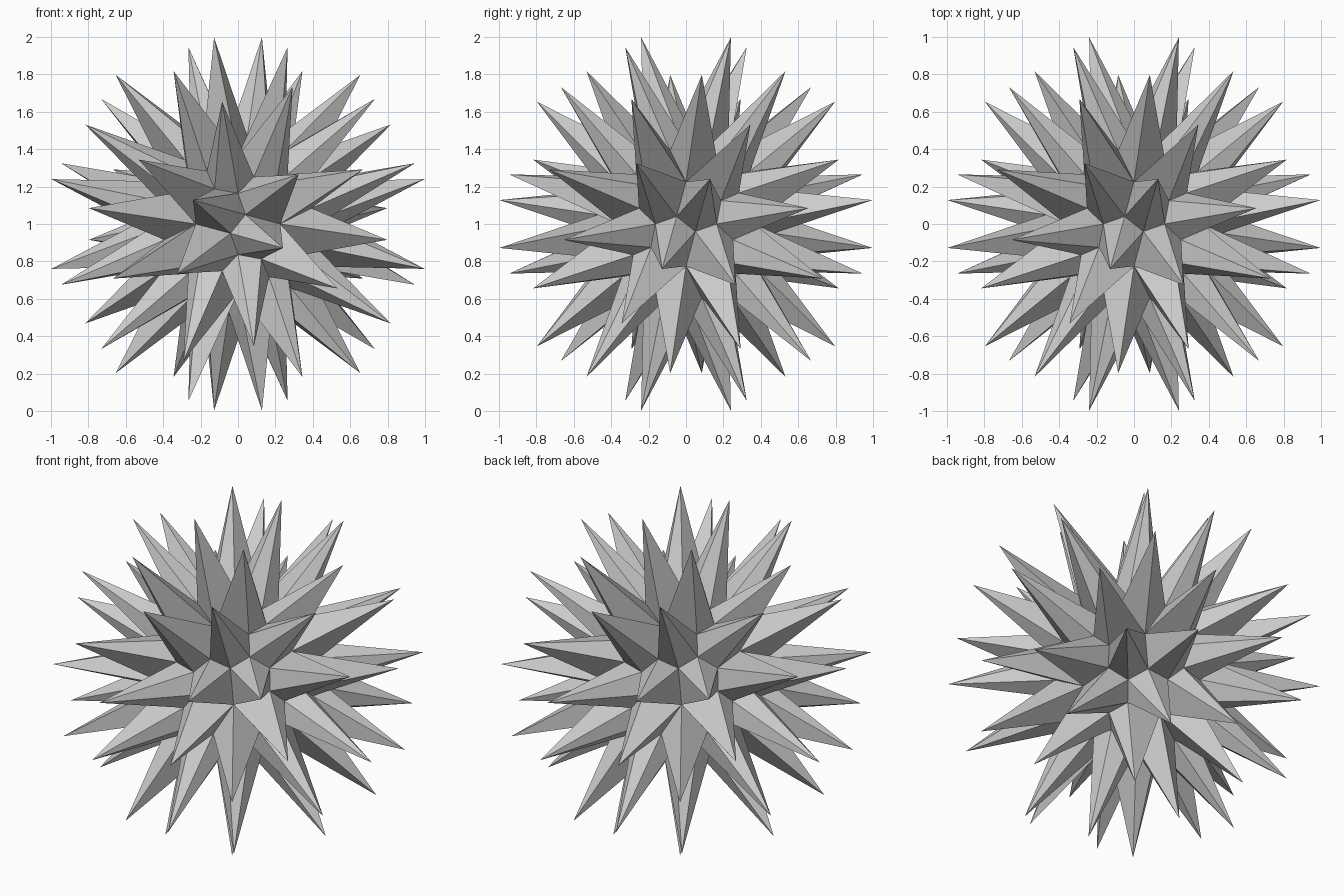
import bpy, bmesh, math
from mathutils import Vector, Matrix

if "Cube" in bpy.data.objects:
    bpy.data.objects.remove(bpy.data.objects["Cube"])

PHI = (1 + math.sqrt(5)) / 2
axis5 = Vector((-1, -PHI, 0)).normalized()
axis3 = Vector((0, -PHI ** 2, 1)).normalized()
turn5 = Matrix.Rotation(math.radians(72), 3, axis5)
turn3 = Matrix.Rotation(math.radians(120), 3, axis3)

# One spike: its tip, and the five pits around its foot
tip = Vector((-0.24, -0.998, 0.128))
pit5 = axis5 * 0.43
pit3 = axis3 * 0.46
pit_a = Vector((0.04, -0.47, 0.05))
pit_b = Vector((-pit_a.x, pit_a.y, -pit_a.z))
pit_c = turn3.inverted() @ pit_a
foot = [pit5, pit_b, pit_a, pit3, pit_c]


def rotation_group(generators):
    """All 60 icosahedral rotations, found by repeated multiplication."""
    def key(m):
        return tuple(round(c * 100) for row in m for c in row)
    start = Matrix.Identity(3)
    found = {key(start): start}
    todo = [start]
    while todo and len(found) < 200:
        m = todo.pop()
        for g in generators:
            n = g @ m
            # match with a tolerance so rounding cannot duplicate a rotation
            if not any(max(abs(n[i][j] - f[i][j]) for i in range(3) for j in range(3)) < 0.01
                       for f in found.values()):
                found[key(n)] = n
                todo.append(n)
    return list(found.values())


# Spiky star: the same spike repeated by every rotation
bm = bmesh.new()
for rot in rotation_group([turn5, turn3]):
    top = bm.verts.new(rot @ tip)
    ring = [bm.verts.new(rot @ p) for p in foot]
    for i in range(5):
        bm.faces.new((top, ring[i], ring[(i + 1) % 5]))
bmesh.ops.remove_doubles(bm, verts=bm.verts, dist=0.002)
bmesh.ops.recalc_face_normals(bm, faces=bm.faces)
bmesh.ops.translate(bm, verts=bm.verts, vec=(0, 0, 1))

mesh = bpy.data.meshes.new("spiky_star")
bm.to_mesh(mesh)
bm.free()
star = bpy.data.objects.new("spiky_star", mesh)
bpy.context.collection.objects.link(star)
